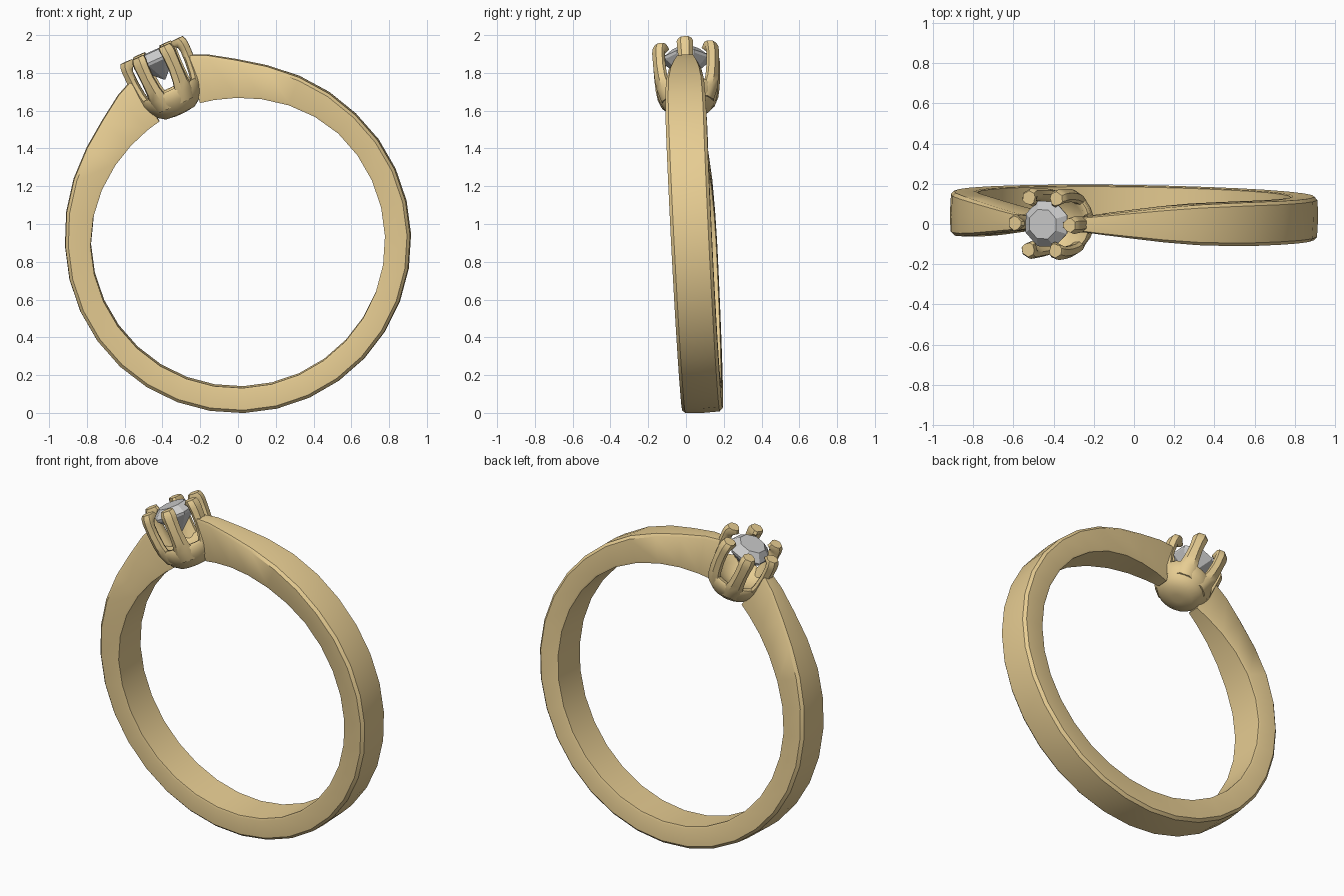
import bpy, bmesh
from math import sin, cos, pi, radians
from mathutils import Matrix

if "Cube" in bpy.data.objects:
    bpy.data.objects.remove(bpy.data.objects["Cube"])

# Local frame: ring centre at the origin, setting along +z; then leaned into place
PLACE = (Matrix.Translation((0, 0.042, 0.915)) @ Matrix.Rotation(-0.015, 4, 'Z')
         @ Matrix.Rotation(0.05, 4, 'X') @ Matrix.Rotation(radians(-24.4), 4, 'Y'))

gold = bpy.data.materials.new("gold")
gold.diffuse_color = (0.8, 0.61, 0.29, 1)
gold.use_nodes = True
gold.node_tree.nodes["Principled BSDF"].inputs["Base Color"].default_value = gold.diffuse_color


def loft(bm, rings, caps=True):
    loops = [[bm.verts.new(p) for p in ring] for ring in rings]
    n = len(loops[0])
    for a, b in zip(loops, loops[1:]):
        for i in range(n):
            bm.faces.new((a[i], a[(i + 1) % n], b[(i + 1) % n], b[i]))
    if caps:
        bm.faces.new(loops[0][::-1])
        bm.faces.new(loops[-1])


def lathe(bm, profile, n, phase=0.0):
    loft(bm, [[(r * cos(2 * pi * i / n + phase), r * sin(2 * pi * i / n + phase), z)
               for i in range(n)] for r, z in profile])


def finish(bm, name, mat=None, smooth=None):
    bmesh.ops.recalc_face_normals(bm, faces=bm.faces)
    me = bpy.data.meshes.new(name)
    bm.to_mesh(me)
    bm.free()
    ob = bpy.data.objects.new(name, me)
    bpy.context.collection.objects.link(ob)
    me.transform(PLACE)
    if mat:
        me.materials.append(mat)
    if smooth:
        bpy.ops.object.select_all(action='DESELECT')
        ob.select_set(True)
        bpy.context.view_layer.objects.active = ob
        bpy.ops.object.shade_smooth_by_angle(angle=radians(smooth))
    return ob


# Band: angle from setting -> (outer radius, inner radius, half width)
KEYS = [(9, 1.02, 0.755, 0.036), (15, 0.998, 0.755, 0.05), (24, 0.96, 0.757, 0.068),
        (35, 0.938, 0.762, 0.088), (48, 0.927, 0.77, 0.104), (65, 0.917, 0.78, 0.109),
        (180, 0.917, 0.78, 0.107)]


def band_at(deg):
    d = min(deg, 360 - deg)
    for a, b in zip(KEYS, KEYS[1:]):
        if d <= b[0]:
            t = (d - a[0]) / (b[0] - a[0])
            return [p + (q - p) * t for p, q in zip(a[1:], b[1:])]


angles = [9, 15, 24, 34] + [45 + 11.25 * i for i in range(25)] + [326, 336, 345, 351]
rings = []
for deg in angles:
    ro, ri, w = band_at(deg)
    s, c = sin(radians(deg)), cos(radians(deg))
    section = [(ri, -w * 0.96), (ri, w * 0.96), (ri + 0.012, w), (ro - 0.02, w),
               (ro - 0.004, w * 0.85), (ro, 0),
               (ro - 0.004, -w * 0.85), (ro - 0.02, -w), (ri + 0.012, -w)]
    rings.append([(r * s, y, r * c) for r, y in section])
bm = bmesh.new()
loft(bm, rings)
finish(bm, "band", gold, 40)

# Cup under the stone
bm = bmesh.new()
lathe(bm, [(0.03, 0.733), (0.085, 0.74), (0.125, 0.768), (0.152, 0.815), (0.163, 0.862),
           (0.155, 0.878), (0.13, 0.875), (0.11, 0.85), (0.03, 0.825)], 24)
finish(bm, "setting_cup", gold, 50)

# Six prongs: height, outer radius, inner radius, half width
PRONG = [(0.79, 0.143, 0.10, 0.058), (0.85, 0.17, 0.115, 0.054), (0.91, 0.183, 0.128, 0.044),
         (0.98, 0.19, 0.135, 0.039), (1.04, 0.192, 0.137, 0.041), (1.06, 0.192, 0.13, 0.043),
         (1.085, 0.189, 0.105, 0.043), (1.105, 0.18, 0.115, 0.036)]
bm = bmesh.new()
for k in range(6):
    rot = Matrix.Rotation(k * pi / 3, 4, 'Z')
    rings = []
    for z, ro, ri, w in PRONG:
        mid = ro - 0.025
        rings.append([(ro, -w * .5, z), (ro, w * .5, z), (mid, w, z), (mid - 0.02, w * .85, z),
                      (ri, w * .25, z), (ri, -w * .25, z), (mid - 0.02, -w * .85, z), (mid, -w, z)])
    before = set(bm.verts)
    loft(bm, rings)
    bmesh.ops.transform(bm, matrix=rot, verts=[v for v in bm.verts if v not in before])
finish(bm, "prongs", gold, 45)

# Faceted stone
bm = bmesh.new()
lathe(bm, [(0.004, 0.935), (0.118, 1.04), (0.122, 1.055), (0.078, 1.098)], 8, pi / 8)
finish(bm, "stone")
